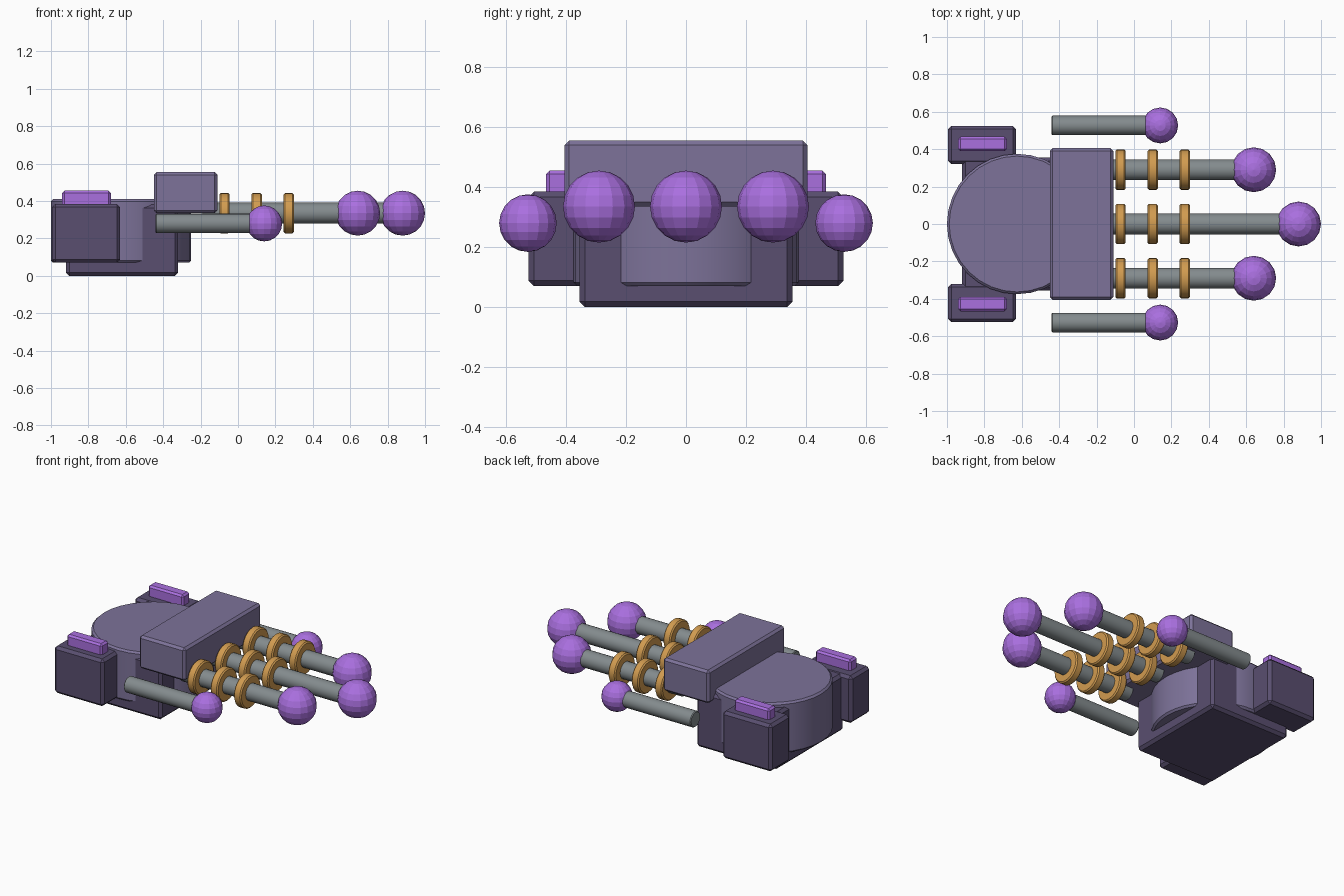
import bpy
import math
from mathutils import Vector

cube = bpy.data.objects.get("Cube")
if cube:
    bpy.data.objects.remove(cube, do_unlink=True)


def material(name, rgb):
    mat = bpy.data.materials.new(name)
    mat.use_nodes = True
    color = (*rgb, 1)
    mat.diffuse_color = color
    mat.node_tree.nodes["Principled BSDF"].inputs["Base Color"].default_value = color
    return mat


DARK = material("dark violet", (0.10, 0.077, 0.16))
LIGHT = material("dusty violet", (0.205, 0.17, 0.32))
STEEL = material("grey metal", (0.23, 0.26, 0.27))
GOLD = material("gold", (0.64, 0.33, 0.08))
PURPLE = material("bright purple", (0.40, 0.16, 0.74))


def finish(name, mat, bevel=0.0, smooth=False):
    obj = bpy.context.object
    obj.name = name
    obj.data.materials.append(mat)
    bpy.ops.object.transform_apply(location=False, rotation=True, scale=True)
    if bevel:
        mod = obj.modifiers.new("edge bevel", "BEVEL")
        mod.width = bevel
        mod.segments = 1
        mod.limit_method = "ANGLE"
        mod.angle_limit = math.radians(40)
    if smooth:
        bpy.ops.object.shade_smooth_by_angle(angle=math.radians(30))
    return obj


def box(name, low, high, mat, bevel):
    low, high = Vector(low), Vector(high)
    bpy.ops.mesh.primitive_cube_add(size=1, location=(low + high) / 2)
    bpy.context.object.scale = high - low
    return finish(name, mat, bevel)


def rod(name, x0, x1, y, z, radius, mat, bevel=0.0):
    bpy.ops.mesh.primitive_cylinder_add(
        vertices=24, radius=radius, depth=x1 - x0,
        location=((x0 + x1) / 2, y, z), rotation=(0, math.pi / 2, 0))
    return finish(name, mat, bevel, smooth=True)


def ball(name, x, y, z, radius):
    bpy.ops.mesh.primitive_uv_sphere_add(
        segments=16, ring_count=10, radius=radius, location=(x, y, z))
    return finish(name, PURPLE)


# Palm: square base, round hub and knuckle block
box("palm_base", (-0.92, -0.355, 0), (-0.32, 0.355, 0.38), DARK, 0.018)
bpy.ops.mesh.primitive_cylinder_add(
    vertices=32, radius=0.375, depth=0.34, location=(-0.625, 0, 0.24))
finish("palm_hub", LIGHT, 0.012, smooth=True)
box("knuckle_block", (-0.45, -0.405, 0.335), (-0.11, 0.405, 0.555), LIGHT, 0.015)

# Three fingers with ring bands and ball tips
FINGER_Z = 0.335
for label, y, tip in (("right", -0.29, 0.64), ("middle", 0, 0.88), ("left", 0.29, 0.64)):
    rod(f"{label}_finger_rod", -0.19, tip, y, FINGER_Z, 0.056, STEEL)
    ball(f"{label}_finger_tip", tip, y, FINGER_Z, 0.12)
    for i in range(3):
        x = -0.1 + i * 0.172
        rod(f"{label}_finger_ring_{i + 1}", x, x + 0.055, y, FINGER_Z, 0.108, GOLD, 0.008)

# Side pods, their light bars and the outer rods
for label, s in (("front", -1), ("back", 1)):
    def span(name, x0, x1, ya, yb, z0, z1, mat, bevel):
        y0, y1 = sorted((s * ya, s * yb))
        box(name, (x0, y0, z0), (x1, y1, z1), mat, bevel)

    span(f"{label}_pod", -0.995, -0.63, 0.32, 0.525, 0.07, 0.385, DARK, 0.018)
    span(f"{label}_pod_bar", -0.94, -0.68, 0.39, 0.467, 0.37, 0.455, PURPLE, 0.012)
    rod(f"{label}_outer_rod", -0.44, 0.14, s * 0.527, 0.28, 0.052, STEEL, 0.005)
    ball(f"{label}_outer_tip", 0.14, s * 0.527, 0.28, 0.096)
